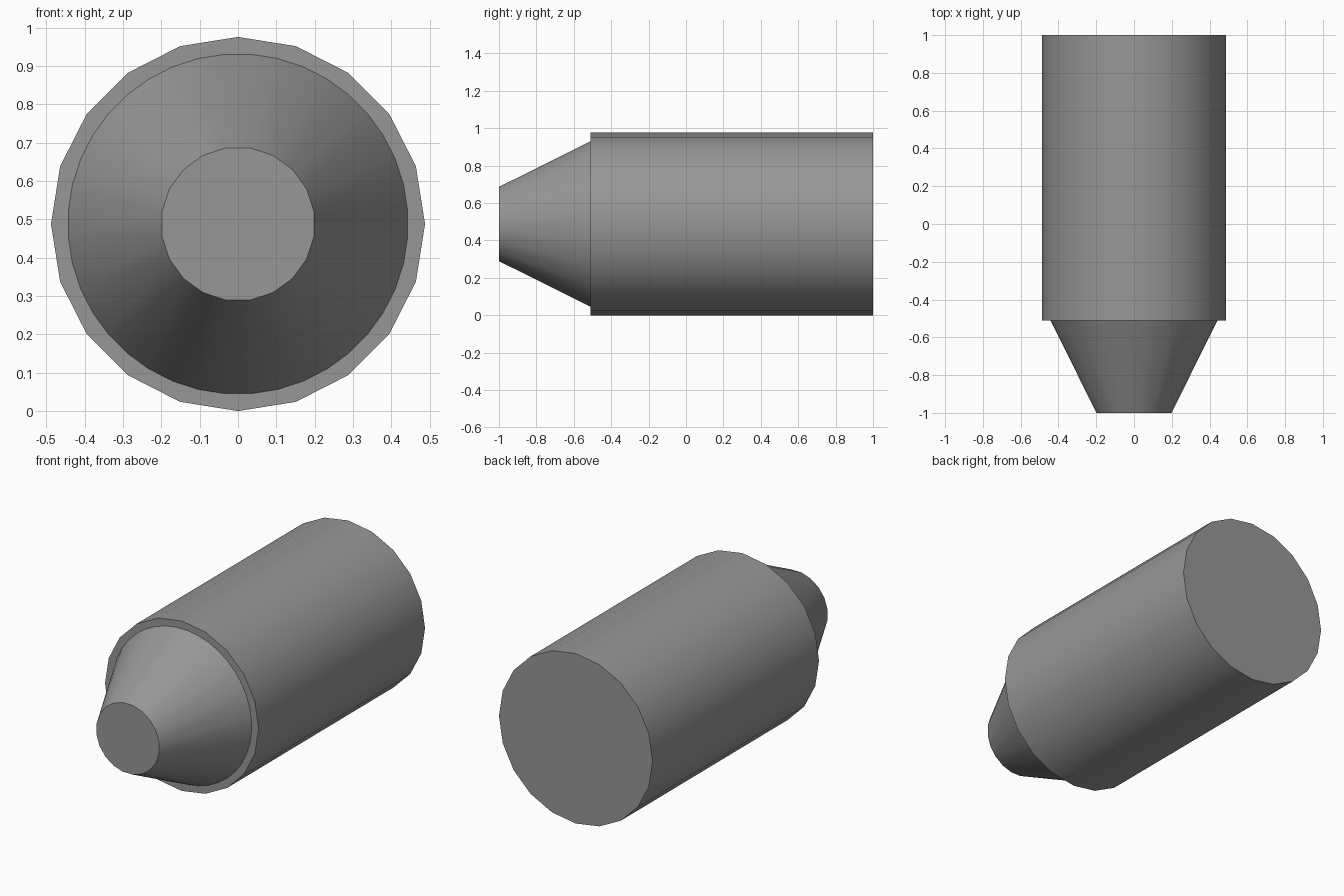
import bpy
import bmesh
from math import sin, cos, pi

cube = bpy.data.objects.get("Cube")
if cube:
    bpy.data.objects.remove(cube, do_unlink=True)

RADIUS = 0.488
SHOULDER_Y = -0.51

# Plain grey metal
grey = bpy.data.materials.new("grey metal")
grey.use_nodes = True
colour = (0.31, 0.31, 0.31, 1)
grey.diffuse_color = colour
grey.node_tree.nodes["Principled BSDF"].inputs["Base Color"].default_value = colour


def ring(bm, radius, y, sides, offset):
    """Vertices of a polygon around the long axis; offset is in steps."""
    return [bm.verts.new((radius * cos(2 * pi * (i + offset) / sides), y,
                          RADIUS + radius * sin(2 * pi * (i + offset) / sides)))
            for i in range(sides)]


def finish(bm, name):
    bmesh.ops.recalc_face_normals(bm, faces=bm.faces)
    mesh = bpy.data.meshes.new(name)
    bm.to_mesh(mesh)
    bm.free()
    mesh.materials.append(grey)
    obj = bpy.data.objects.new(name, mesh)
    bpy.context.collection.objects.link(obj)
    bpy.ops.object.select_all(action='DESELECT')
    obj.select_set(True)
    bpy.context.view_layer.objects.active = obj
    bpy.ops.object.shade_smooth_by_angle(angle=pi / 6)


# Cylindrical body with a corner at the top
bm = bmesh.new()
front = ring(bm, RADIUS, SHOULDER_Y, 20, 0)
back = ring(bm, RADIUS, 1, 20, 0)
for i in range(20):
    j = (i + 1) % 20
    bm.faces.new((front[i], front[j], back[j], back[i]))
bm.faces.new(front)
bm.faces.new(back)
finish(bm, "body")

# Tapered nose: the wide rim has twice as many sides as the tip
bm = bmesh.new()
tip = ring(bm, 0.201, -1, 20, 0.5)
rim = ring(bm, 0.444, SHOULDER_Y, 40, 0.5)
for i in range(20):
    j = (i + 1) % 20
    a, b, c = (rim[(2 * i + k) % 40] for k in range(3))
    bm.faces.new((tip[i], a, b))
    bm.faces.new((tip[i], b, c, tip[j]))
bm.faces.new(tip)
finish(bm, "nose")
